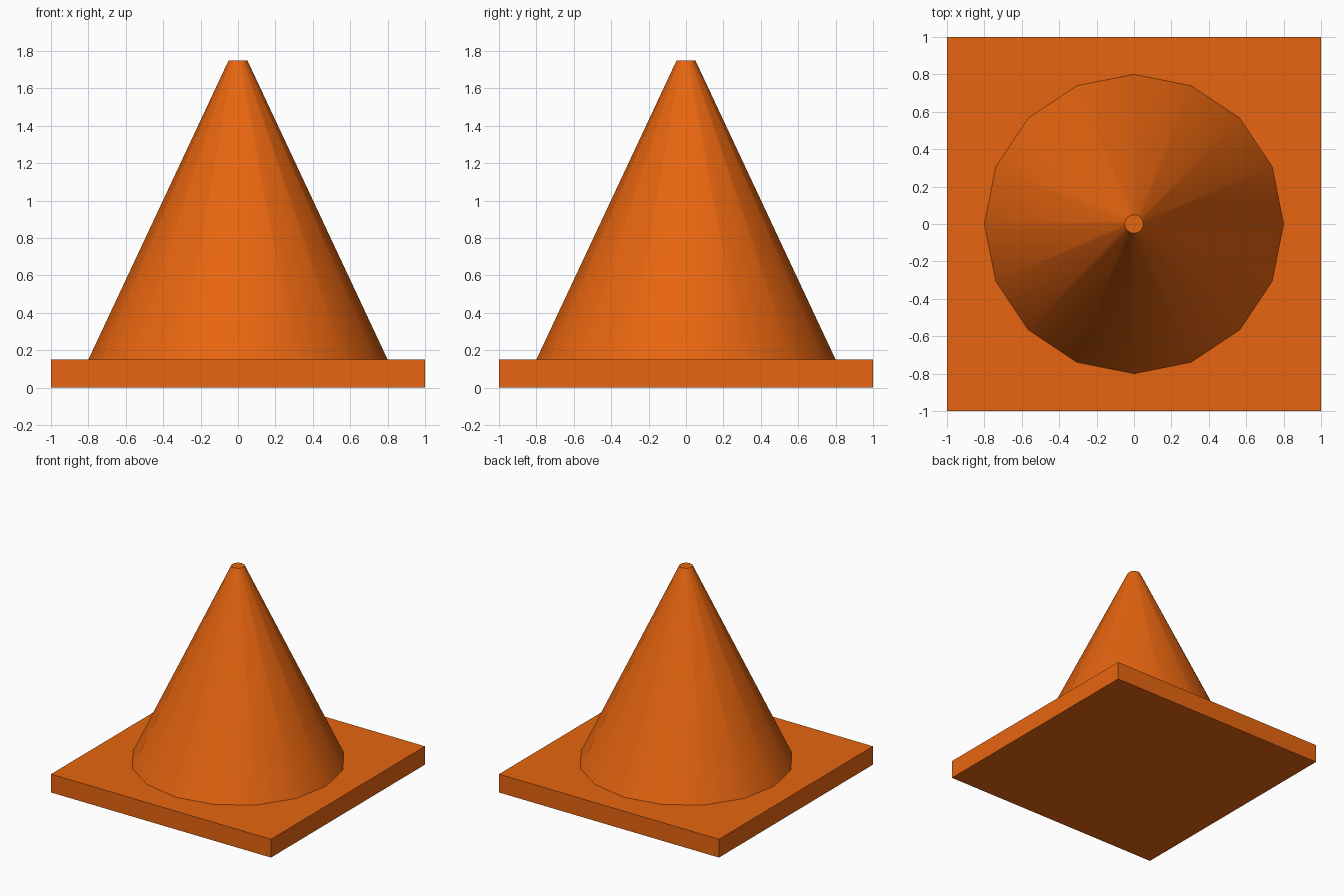
import bpy
import math

# Remove the default object
default = bpy.data.objects.get("Cube")
if default:
    bpy.data.objects.remove(default, do_unlink=True)

# Single orange material
color = (0.8, 0.13, 0.005, 1.0)
orange = bpy.data.materials.new("Safety Orange")
orange.use_nodes = True
orange.diffuse_color = color
orange.node_tree.nodes["Principled BSDF"].inputs["Base Color"].default_value = color

BASE_HEIGHT = 0.15
TOP_HEIGHT = 1.75

# Square base plate
bpy.ops.mesh.primitive_cube_add(size=1, location=(0, 0, BASE_HEIGHT / 2))
base = bpy.context.object
base.name = "base_plate"
base.scale = (2, 2, BASE_HEIGHT)
bpy.ops.object.transform_apply(location=False, rotation=False, scale=True)
base.data.materials.append(orange)

# Tapered sixteen-sided body, smooth around and sharp at the rims
bpy.ops.mesh.primitive_cone_add(
    vertices=16, radius1=0.8, radius2=0.05,
    depth=TOP_HEIGHT - BASE_HEIGHT,
    location=(0, 0, (TOP_HEIGHT + BASE_HEIGHT) / 2))
body = bpy.context.object
body.name = "cone_body"
body.data.materials.append(orange)
bpy.ops.object.shade_smooth_by_angle(angle=math.radians(30))
